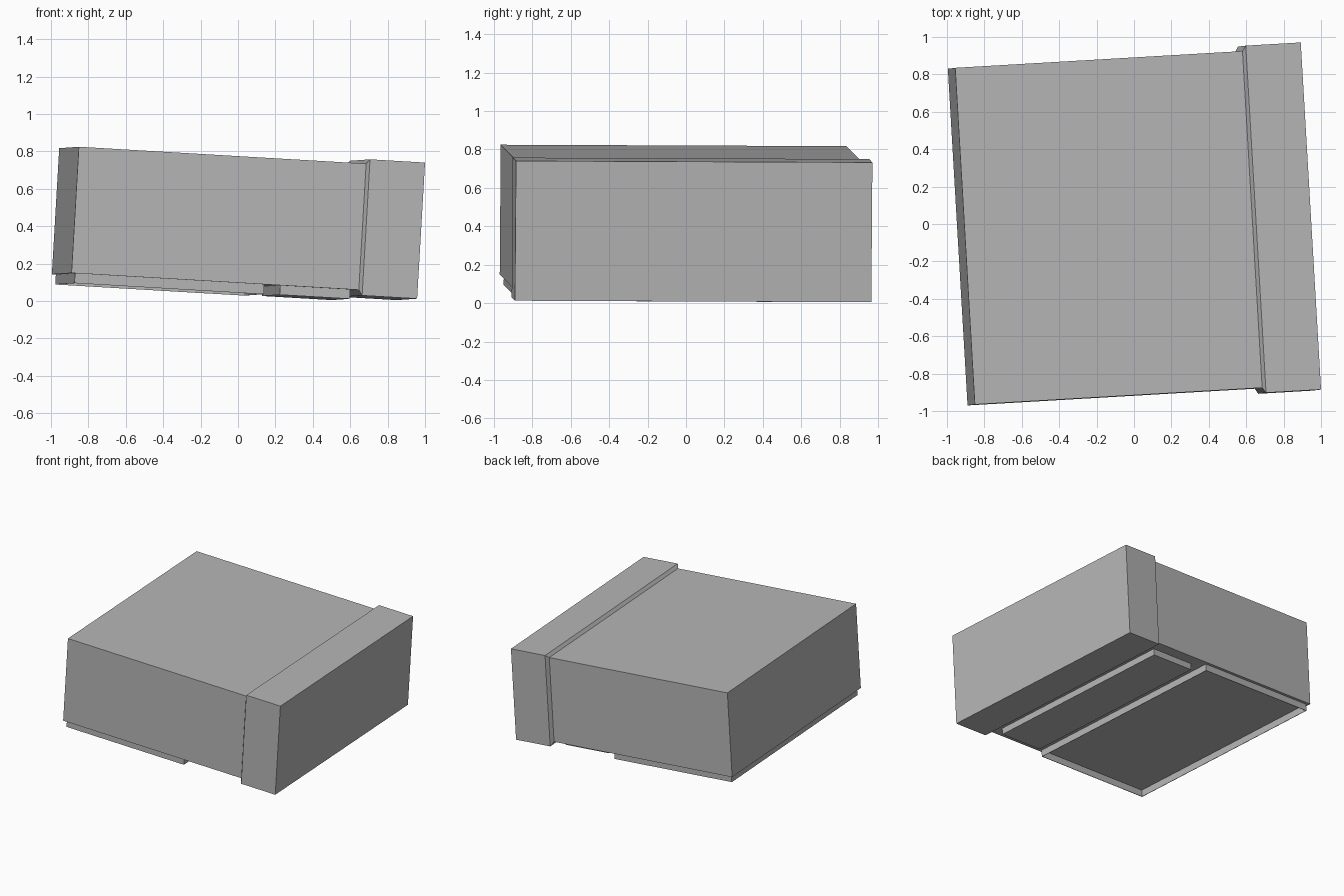
import bpy
from mathutils import Matrix, Vector

if "Cube" in bpy.data.objects:
    bpy.data.objects.remove(bpy.data.objects["Cube"])

grey = bpy.data.materials.new("plain grey")
grey.diffuse_color = (0.47, 0.47, 0.47, 1)
grey.use_nodes = True
grey.node_tree.nodes["Principled BSDF"].inputs["Base Color"].default_value = grey.diffuse_color

# Slightly yawed and pitched frame, origin at the case's lower front-left corner
X = Vector((0.9965, 0.058, -0.0585)).normalized()
Y = Vector((-0.0611, 0.998, -0.004))
Y = (Y - X * X.dot(Y)).normalized()
Z = X.cross(Y)
frame = Matrix.Translation((-0.89, -0.97, 0.15)) @ Matrix((X, Y, Z)).transposed().to_4x4()


def rect_u(u, v0, v1, w0, w1):
    """Rectangle across the case at length u."""
    return [(u, v0, w0), (u, v1, w0), (u, v1, w1), (u, v0, w1)]


def make(name, verts, faces):
    mesh = bpy.data.meshes.new(name)
    mesh.from_pydata(verts, [], faces)
    mesh.materials.append(grey)
    obj = bpy.data.objects.new(name, mesh)
    obj.matrix_world = frame
    bpy.context.collection.objects.link(obj)
    return obj


def loft(name, rings):
    """Solid through a row of rectangular sections."""
    verts = [p for r in rings for p in r]
    n = len(rings)
    faces = [(3, 2, 1, 0)[::-1][::-1], tuple(4 * (n - 1) + i for i in range(4))]
    faces[0] = (0, 3, 2, 1)
    for k in range(n - 1):
        for i in range(4):
            a, b = 4 * k + i, 4 * k + (i + 1) % 4
            faces.append((a, b, b + 4, a + 4))
    return make(name, verts, faces)


def box(name, u, v, w):
    return loft(name, [rect_u(u[0], *v, *w), rect_u(u[1], *v, *w)])


# Main case
box("case_body", (0, 1.56), (0, 1.803), (0, 0.676))

# Wider end cap with a small bevel where it meets the case
loft("end_cap", [rect_u(1.541, 0, 1.803, 0, 0.676),
                 rect_u(1.559, -0.028, 1.831, -0.029, 0.70),
                 rect_u(1.854, -0.028, 1.831, -0.029, 0.70)])

# Large underside skirt: four thin walls, open at the bottom
u0, u1, v0, v1, h, t = 0.02, 1.035, 0.02, 1.78, -0.053, 0.004
box("skirt_left_wall", (u0, u0 + t), (v0, v1), (h, 0))
box("skirt_right_wall", (u1 - t, u1), (v0, v1), (h, 0))
box("skirt_front_wall", (u0 + t, u1 - t), (v0, v0 + t), (h, 0))
box("skirt_back_wall", (u0 + t, u1 - t), (v1 - t, v1), (h, 0))

# Narrow underside pad beside the cap
box("underside_pad", (1.125, 1.50), (0.09, 1.715), (-0.05, 0))
